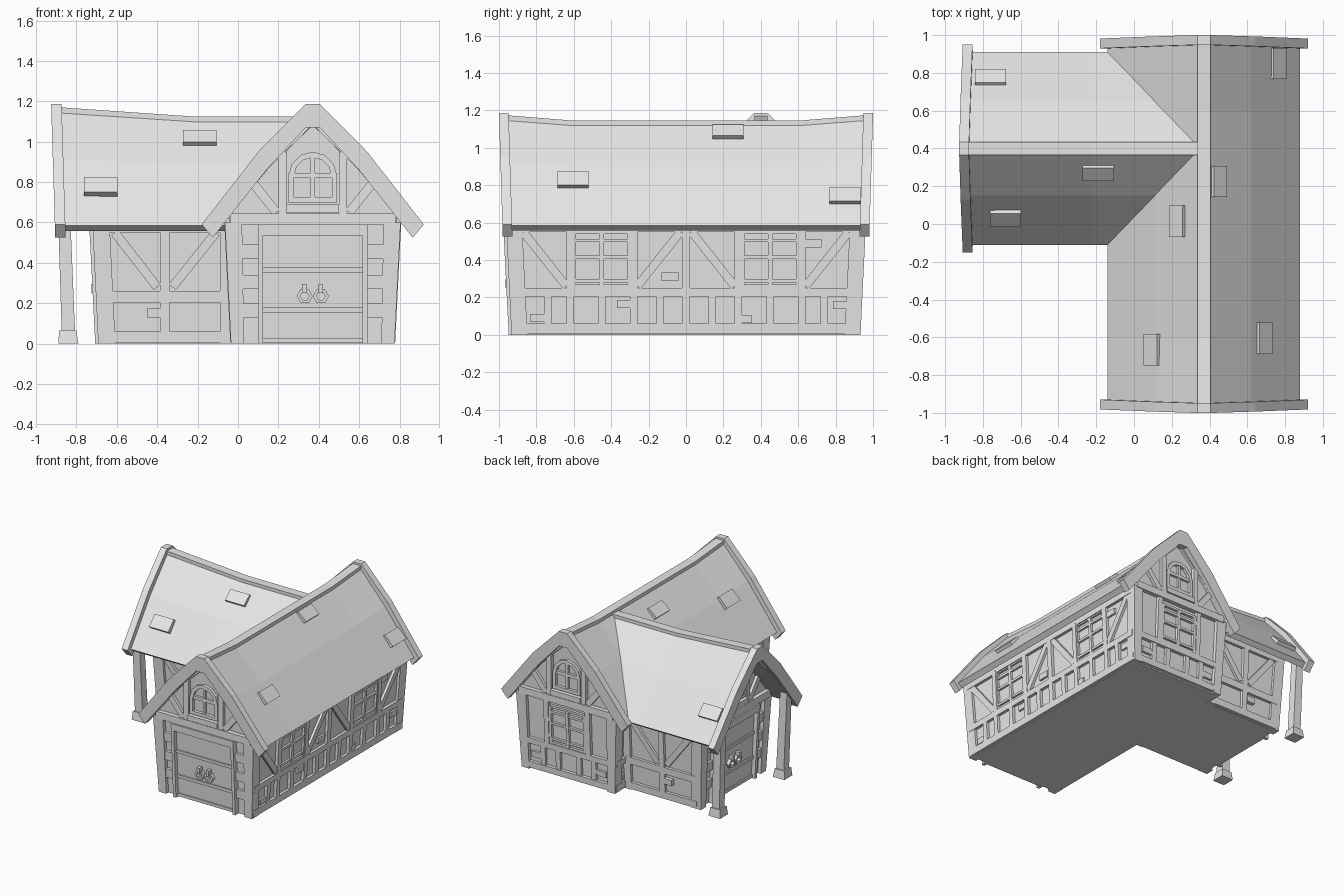
import bpy, bmesh
from math import sin, cos, pi, hypot
from mathutils import Vector

default_cube = bpy.data.objects.get("Cube")
if default_cube:
    bpy.data.objects.remove(default_cube, do_unlink=True)

grey = bpy.data.materials.new("plain_grey")
grey.use_nodes = True
grey.diffuse_color = (0.8, 0.8, 0.8, 1)
grey.node_tree.nodes["Principled BSDF"].inputs["Base Color"].default_value = grey.diffuse_color


def finish(name, bm):
    bmesh.ops.recalc_face_normals(bm, faces=bm.faces)
    mesh = bpy.data.meshes.new(name)
    bm.to_mesh(mesh)
    bm.free()
    mesh.materials.append(grey)
    obj = bpy.data.objects.new(name, mesh)
    bpy.context.scene.collection.objects.link(obj)


def frame(origin, across, outward):
    """Maps (across, outward, height) to a point in space."""
    o, a, n = Vector(origin), Vector(across), Vector(outward)
    return lambda u, d, z: o + a * u + n * d + Vector((0, 0, z))


def wall_lean(z):
    return 0.05 * min(z, 0.58)


def loft(bm, rings):
    """Closed solid through a row of matching rings of points."""
    rows = [[bm.verts.new(p) for p in ring] for ring in rings]
    count = len(rows[0])
    for a, b in zip(rows, rows[1:]):
        for i in range(count):
            j = (i + 1) % count
            bm.faces.new((a[i], a[j], b[j], b[i]))
    bm.faces.new(rows[0])
    bm.faces.new(rows[-1])


def extrude(bm, place, outline, near, far, lean=lambda z: 0):
    loft(bm, [[place(u, d + lean(z), z) for u, z in outline] for d in (near, far)])


def mirrored(half):
    """Full outline from points running from the right foot to the top."""
    return half + [(-u, z) for u, z in reversed(half)]


class Wall:
    """Collects timbers laid on one leaning wall face."""

    def __init__(self, place, base):
        self.bm, self.place, self.base = bmesh.new(), place, base

    def plank(self, outline, depth=0.025, back=0.02):
        extrude(self.bm, self.place, outline, self.base - back, self.base + depth, wall_lean)

    def bar(self, left, right, low, high, depth=0.023):
        self.plank([(left, low), (right, low), (right, high), (left, high)], depth)

    def brace(self, foot, head, width=0.045, depth=0.02):
        (a, b), (c, d) = foot, head
        length = hypot(c - a, d - b)
        x, z = (b - d) / length * width / 2, (c - a) / length * width / 2
        self.plank([(a - x, b - z), (c - x, d - z), (c + x, d + z), (a + x, b + z)], depth)

    def arc(self, u, z, inner, outer, start, end, steps, depth):
        for i in range(steps):
            a, b = (start + (end - start) * k / steps for k in (i, i + 1))
            self.plank([(u + r * cos(t), z + r * sin(t))
                        for r, t in ((inner, a), (outer, a), (outer, b), (inner, b))], depth)

    def window(self, mid, low=0.25, half=0.15):
        for u in (-half, 0, half):
            self.bar(mid + u - 0.012, mid + u + 0.012, low, low + 0.3, 0.018)
        for z in (0, 0.03, 0.155, 0.245, 0.29):
            self.bar(mid - half, mid + half, low + z, low + z + 0.018, 0.016)

    def arched_window(self, low=0.7, half=0.12):
        spring = low + 0.13
        self.arc(0, spring, half - 0.028, half, 0, pi, 6, 0.02)
        for side in (-1, 1):
            edges = sorted((side * half, side * (half - 0.025)))
            self.bar(*edges, low, spring, 0.02)
        self.bar(-0.01, 0.01, low, spring + half - 0.01, 0.014)
        self.bar(-half, half, low, low + 0.025, 0.02)
        self.bar(-half, half, spring - 0.01, spring + 0.015, 0.016)
        self.bar(-half - 0.01, half + 0.01, low - 0.05, low - 0.01, 0.035)

    def door(self):
        self.bar(-0.25, 0.25, 0.01, 0.55, 0.008)
        for z in (0.005, 0.155, 0.352):
            self.bar(-0.25, 0.25, z, z + 0.024, 0.018)
        for side in (-1, 1):
            self.bar(side * 0.258 - 0.012, side * 0.258 + 0.012, 0, 0.56, 0.04)
            self.arc(side * 0.04, 0.235, 0.022, 0.04, 0, 2 * pi, 6, 0.035)
            self.bar(side * 0.04 - 0.012, side * 0.04 + 0.012, 0.25, 0.295, 0.045)
        self.bar(-0.27, 0.27, 0.535, 0.59, 0.042)


def gable_wall(name, place, base, has_door):
    wall = Wall(place, base)
    for s in (-1, 1):
        # corner posts, studs and braces on each half
        wall.plank([(s * u, z) for u, z in ((0.405, 0), (0.34, 0), (0.35, 0.6), (0.435, 0.6))], back=0.06)
        wall.bar(s * 0.15 - 0.02, s * 0.15 + 0.02, 0.64, 0.95)
        wall.brace((s * 0.18, 0.65), (s * 0.3, 0.8))
        if has_door:
            for low in (0.13, 0.27, 0.42):
                wall.bar(*sorted((s * 0.25, s * 0.36)), low, low + 0.07, 0.018)
        else:
            wall.bar(s * 0.18 - 0.02, s * 0.18 + 0.02, 0.24, 0.6)
            for u in (0.09, 0.22):
                wall.bar(s * u - 0.02, s * u + 0.02, 0.05, 0.21, 0.018)
            wall.bar(s * 0.28 - 0.045, s * 0.28 + 0.045, 0.1, 0.145, 0.015)
    wall.bar(-0.41, 0.41, 0.59, 0.645, 0.03)
    wall.arched_window()
    if has_door:
        wall.door()
    else:
        wall.bar(-0.37, 0.37, 0.01, 0.06)
        wall.bar(-0.37, 0.37, 0.205, 0.25)
        wall.window(0)
    finish(name, wall.bm)


def long_wall(name, place):
    wall = Wall(place, 0.385)
    for low, high in ((0.005, 0.06), (0.205, 0.25), (0.55, 0.62)):
        wall.bar(-0.92, 0.92, low, high)
    wall.bar(-0.022, 0.022, 0.05, 0.57)
    for s in (-1, 1):
        for u in (0.28, 0.62):
            wall.bar(s * u - 0.02, s * u + 0.02, 0.05, 0.57)
        for u in (0.14, 0.45, 0.74):
            wall.bar(s * u - 0.02, s * u + 0.02, 0.05, 0.21)
        wall.brace((s * 0.64, 0.26), (s * 0.87, 0.55))
        wall.brace((s * 0.26, 0.26), (s * 0.03, 0.55))
        wall.window(s * 0.45)
    # loose bricks
    for u, z in ((-0.79, 0.09), (-0.325, 0.165), (-0.085, 0.31), (0.305, 0.085), (0.83, 0.16), (0.68, 0.49)):
        wall.bar(u - 0.045, u + 0.045, z - 0.022, z + 0.022, 0.016)
    finish(name, wall.bm)


def wing_wall(name, place):
    wall = Wall(place, 0.385)
    for low, high in ((0.005, 0.06), (0.205, 0.26), (0.55, 0.62)):
        wall.bar(-0.66, -0.03, low, high)
    wall.bar(-0.385, -0.34, 0.05, 0.57)
    wall.bar(-0.09, -0.03, 0, 0.6)
    wall.brace((-0.4, 0.28), (-0.61, 0.55))
    wall.brace((-0.325, 0.28), (-0.11, 0.55))
    wall.bar(-0.45, -0.38, 0.13, 0.175, 0.03)
    finish(name, wall.bm)


RIDGE, BREAK, EAVE = (0.035, 1.118), (0.25, 0.9), (0.51, 0.585)
ROOF = mirrored([EAVE, BREAK, RIDGE, (0.035, 1.145)])
ROOF += [(-0.475, 0.558), (-0.22, 0.855), (0, 1.06), (0.22, 0.855), (0.475, 0.558)]
BODY = mirrored([(0.385, 0), (0.414, 0.58), (0.414, 0.645), (0.235, 0.875), (0.02, 1.085)])
BARGE = mirrored([(0.55, 0.59), (0.27, 0.95), (0.035, 1.187)])
BARGE += [(-0.495, 0.525), (-0.225, 0.865), (-0.035, 1.07), (0.035, 1.07), (0.225, 0.865), (0.495, 0.525)]


def roof(name, place, stations):
    """Swaybacked roof: each station gives a distance and a ridge offset."""
    bm = bmesh.new()
    loft(bm, [[place(u, d, z + rise * (z - EAVE[1]) / 0.55) for u, z in ROOF] for d, rise in stations])
    finish(name, bm)


def body(name, place, near, far):
    bm = bmesh.new()
    loft(bm, [[place(u, d + (wall_lean(z) if d > 0 else -wall_lean(z)), z) for u, z in BODY]
              for d in (near, far)])
    finish(name, bm)


def barge(name, place, outer):
    bm = bmesh.new()
    extrude(bm, place, BARGE, outer - 0.052, outer, lambda z: 0.031 * (z - 0.53))
    finish(name, bm)


def shingles(name, place, spots):
    """Raised loose tiles, each given by side, inner edge, distance and lift."""
    bm = bmesh.new()
    for side, inner, middle, lift in spots:
        (a, b), (c, d) = (RIDGE, BREAK) if inner < 0.2 else (BREAK, EAVE)
        slope = (d - b) / (c - a)
        size = hypot(1, slope)
        ends = [(u, b + (u - a) * slope + lift) for u in (inner, inner + 0.065)]
        nx, nz = -slope / size, 1 / size
        outline = [(u + nx * k, z + nz * k) for (u, z), k in
                   zip(ends + ends[::-1], (-0.02, -0.02, 0.026, 0.018))]
        extrude(bm, place, [(side * u, z) for u, z in outline], middle - 0.083, middle + 0.083)
    finish(name, bm)


# main hall, ridge running front to back
HALL, WING = (0.37, 0, 0), (0, 0.4, 0)
hall_back = frame(HALL, (1, 0, 0), (0, 1, 0))
hall_front = frame(HALL, (1, 0, 0), (0, -1, 0))
body("hall_walls", hall_back, -0.905, 0.905)
roof("hall_roof", hall_back, [(-0.955, 0.028), (-0.6, 0), (0.6, 0), (0.955, 0.028)])
shingles("hall_shingles", hall_back, [(-1, 0.235, -0.665, 0), (-1, 0.1, 0.015, 0), (1, 0.04, 0.225, 0),
                                      (1, 0.28, -0.605, 0), (1, 0.355, 0.85, 0.005)])
for side, place in (("front", hall_front), ("back", hall_back)):
    gable_wall(side + "_gable_timbers", place, 0.908, side == "front")
    barge(side + "_barge_board", place, 0.98)
long_wall("right_wall_timbers", frame(HALL, (0, 1, 0), (1, 0, 0)))
long_wall("left_wall_timbers", frame(HALL, (0, -1, 0), (-1, 0, 0)))

# side wing with an open porch
wing_end = frame(WING, (0, 1, 0), (-1, 0, 0))
body("wing_walls", wing_end, -0.2, 0.665)
roof("wing_roof", wing_end, [(-0.34, -0.02), (0.22, -0.02), (0.885, 0.025)])
shingles("wing_shingles", wing_end, [(-1, 0.33, 0.68, 0.01), (-1, 0.09, 0.19, -0.016), (1, 0.335, 0.76, 0.01)])
gable_wall("wing_gable_timbers", wing_end, 0.667, True)
barge("wing_barge_board", wing_end, 0.905)
wing_wall("wing_front_timbers", frame(WING, (1, 0, 0), (0, -1, 0)))
wing_wall("wing_back_timbers", frame(WING, (1, 0, 0), (0, 1, 0)))


# porch posts standing on tapered footings
def square_ring(place, u, d, z, half):
    return [place(u + a * half, d + b * half, z) for a, b in ((-1, -1), (1, -1), (1, 1), (-1, 1))]


for side, label in ((-1, "front"), (1, "back")):
    bm = bmesh.new()
    loft(bm, [square_ring(wing_end, side * 0.4, 0.84, 0, 0.05),
              square_ring(wing_end, side * 0.4, 0.843, 0.065, 0.042)])
    loft(bm, [square_ring(wing_end, side * 0.4, 0.84, 0.06, 0.033),
              square_ring(wing_end, side * 0.41, 0.862, 0.67, 0.03)])
    finish(label + "_porch_post", bm)
